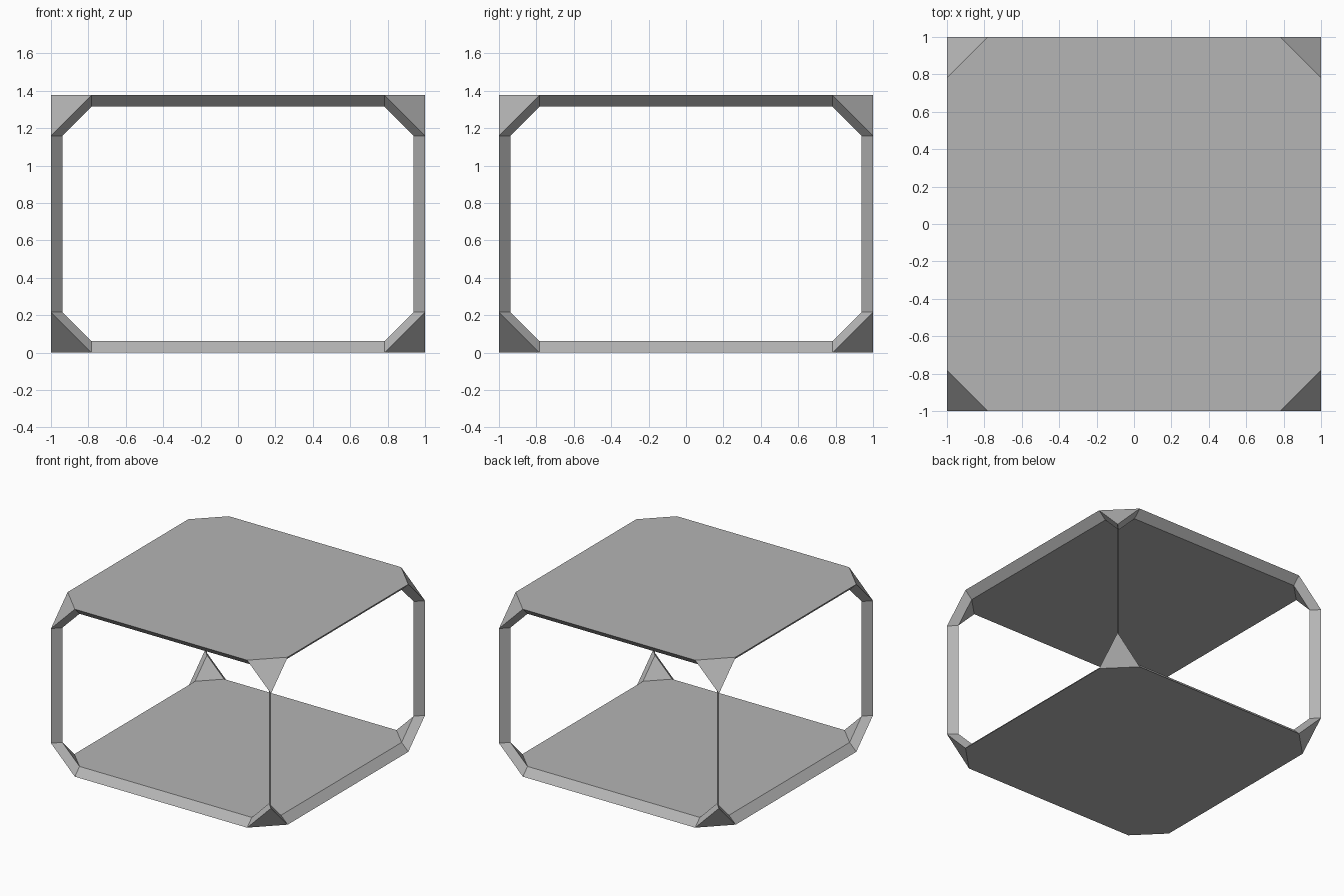
import bpy
from math import pi
from mathutils import Vector, Matrix

if "Cube" in bpy.data.objects:
    bpy.data.objects.remove(bpy.data.objects["Cube"])

HALF, MID, CUT, WALL = 1.0, 0.688, 0.217, 0.061
INNER, INNER_MID = HALF - WALL, MID - WALL

# Mid-grey finish
grey = bpy.data.materials.new("mid_grey")
grey.diffuse_color = (0.46, 0.46, 0.46, 1)
grey.use_nodes = True
grey.node_tree.nodes["Principled BSDF"].inputs["Base Color"].default_value = grey.diffuse_color


def make(name, faces):
    """Mesh object from a list of polygons, each a list of points."""
    verts = [p for f in faces for p in f]
    ids, n = [], 0
    for f in faces:
        ids.append(range(n, n + len(f)))
        n += len(f)
    mesh = bpy.data.meshes.new(name)
    mesh.from_pydata(verts, [], ids)
    mesh.materials.append(grey)
    ob = bpy.data.objects.new(name, mesh)
    bpy.context.collection.objects.link(ob)
    return ob


def ring(w, h, c):
    """Chamfered rectangle, counter-clockwise, half sizes w and h."""
    return [(-w + c, -h), (w - c, -h), (w, -h + c), (w, h - c),
            (w - c, h), (-w + c, h), (-w, h - c), (-w, -h + c)]


# Bevelled rims around the four open sides
outer = [Vector((x, -HALF, z + MID)) for x, z in ring(HALF, MID, CUT)]
inner = [Vector((x, -INNER, z + MID)) for x, z in ring(INNER, INNER_MID, CUT - WALL)]
quads = [[outer[i], outer[(i + 1) % 8], inner[(i + 1) % 8], inner[i]] for i in range(8)]
for k, side in enumerate(("front", "right", "back", "left")):
    turn = Matrix.Rotation(k * pi / 2, 3, 'Z')
    make(side + "_opening_rim", [[turn @ p for p in q] for q in quads])

# Top and bottom panels, each with an outside and an inside face
for s, name in ((1, "top_panel"), (-1, "bottom_panel")):
    out = [(x, y, MID + s * MID) for x, y in ring(HALF, HALF, CUT)]
    ins = [(x, y, MID + s * INNER_MID) for x, y in ring(INNER, INNER, CUT - WALL)]
    make(name, [out[::s], ins[::-s]])

# Cut corners: outer triangle and matching inner triangle
for sx in (-1, 1):
    for sy in (-1, 1):
        for sz in (-1, 1):
            faces = []
            for w, h, c, flip in ((HALF, MID, CUT, 1), (INNER, INNER_MID, CUT - WALL, -1)):
                tri = [(sx * (w - c), sy * w, MID + sz * h),
                       (sx * w, sy * (w - c), MID + sz * h),
                       (sx * w, sy * w, MID + sz * (h - c))]
                faces.append(tri[::-sx * sy * sz * flip])
            name = "_".join((("bottom", "top")[sz > 0], ("front", "back")[sy > 0],
                             ("left", "right")[sx > 0], "corner"))
            make(name, faces)
